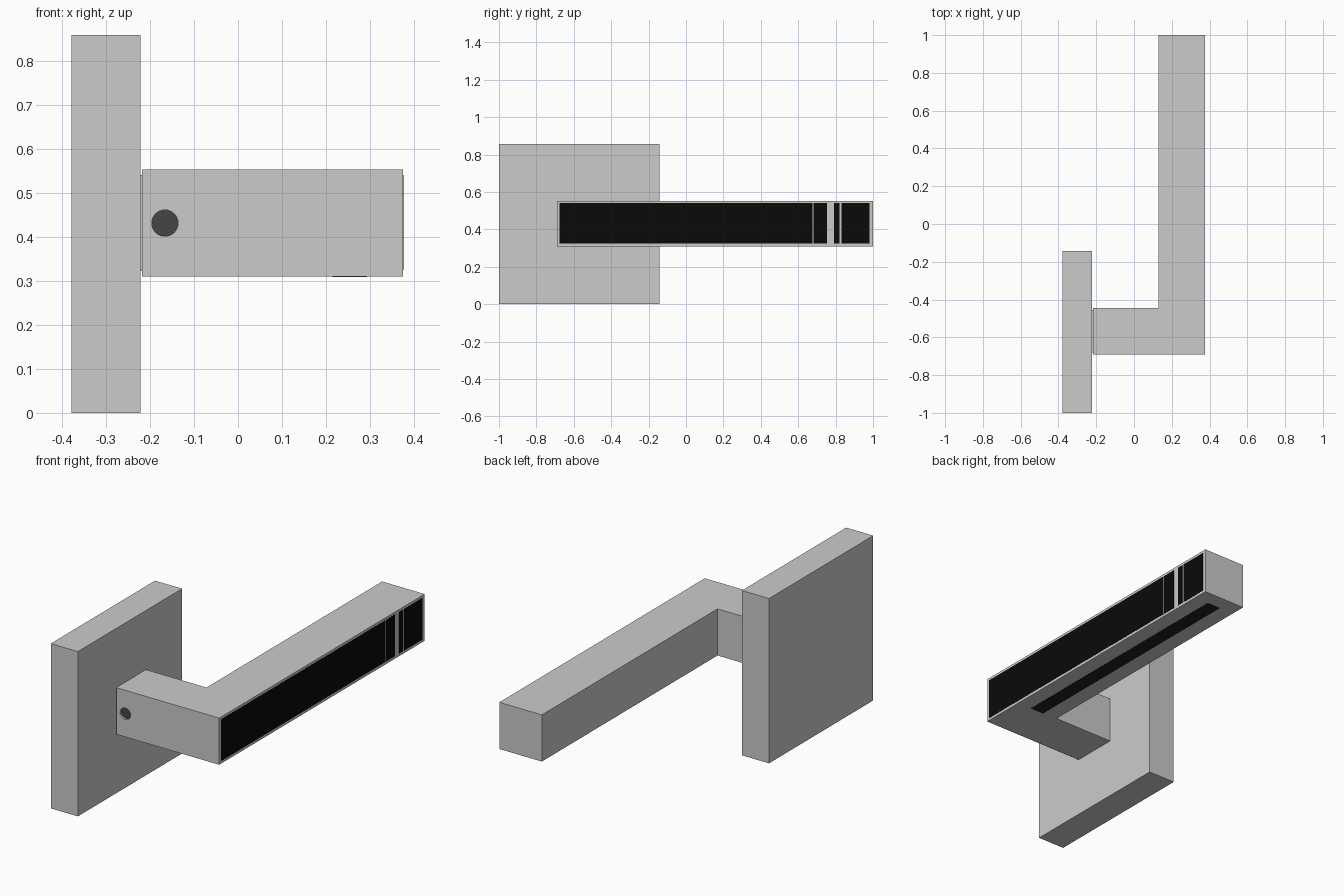
import bpy, bmesh, math
from mathutils import Vector

if "Cube" in bpy.data.objects:
    bpy.data.objects.remove(bpy.data.objects["Cube"])


def material(name, v):
    m = bpy.data.materials.new(name)
    m.diffuse_color = (v, v, v, 1)
    m.use_nodes = True
    m.node_tree.nodes["Principled BSDF"].inputs["Base Color"].default_value = m.diffuse_color
    return m


black = material("black_glass", 0.003)
dark = material("dark_grey", 0.015)
screw_grey = material("screw_grey", 0.06)


def prism(name, profile, z0, z1, mat=None):
    """Extrude an xy outline from z0 to z1."""
    bm = bmesh.new()
    face = bm.faces.new([bm.verts.new((x, y, z0)) for x, y in profile])
    ext = bmesh.ops.extrude_face_region(bm, geom=[face])["geom"]
    bmesh.ops.translate(bm, vec=Vector((0, 0, z1 - z0)),
                        verts=[g for g in ext if isinstance(g, bmesh.types.BMVert)])
    bmesh.ops.recalc_face_normals(bm, faces=bm.faces)
    mesh = bpy.data.meshes.new(name)
    bm.to_mesh(mesh)
    bm.free()
    ob = bpy.data.objects.new(name, mesh)
    bpy.context.collection.objects.link(ob)
    if mat:
        mesh.materials.append(mat)
    return ob


def box(name, x, y, z, mat=None):
    outline = [(x[0], y[0]), (x[1], y[0]), (x[1], y[1]), (x[0], y[1])]
    return prism(name, outline, z[0], z[1], mat)


def rod(name, x, z, r, y0, y1, mat=None):
    bpy.ops.mesh.primitive_cylinder_add(vertices=32, radius=r, depth=y1 - y0,
                                        location=(x, (y0 + y1) / 2, z),
                                        rotation=(math.pi / 2, 0, 0))
    ob = bpy.context.object
    ob.name = name
    bpy.ops.object.shade_smooth_by_angle()
    if mat:
        ob.data.materials.append(mat)
    return ob


# Square wall plate and the thin neck behind the handle
box("wall_plate", (-0.378, -0.222), (-1, -0.143), (0, 0.858))
box("neck", (-0.23, -0.21), (-0.68, -0.455), (0.322, 0.54))

# L-shaped lever
lever = prism("lever", [(-0.218, -0.69), (0.375, -0.69), (0.375, 1),
                        (0.13, 1), (0.13, -0.445), (-0.218, -0.445)], 0.31, 0.553)

# Set screw sunk in a round hole
cutter = rod("screw_hole_cutter", -0.166, 0.431, 0.03, -0.75, -0.67)
cutter.hide_render = True
cutter.hide_set(True)
cut = lever.modifiers.new("screw_hole", "BOOLEAN")
cut.operation = "DIFFERENCE"
cut.object = cutter
rod("set_screw", -0.166, 0.431, 0.0298, -0.68, -0.66, screw_grey)

# Black panels along the outer side, separated by grey gaps
for i, span in enumerate([(-0.677, 0.676), (0.682, 0.755), (0.79, 0.821), (0.831, 0.98)]):
    box(f"side_panel_{i + 1}", (0.37, 0.376), span, (0.324, 0.54), black)

# Dark strip on the underside of the lever
box("underside_strip", (0.215, 0.293), (-0.45, 0.92), (0.309, 0.315), dark)
